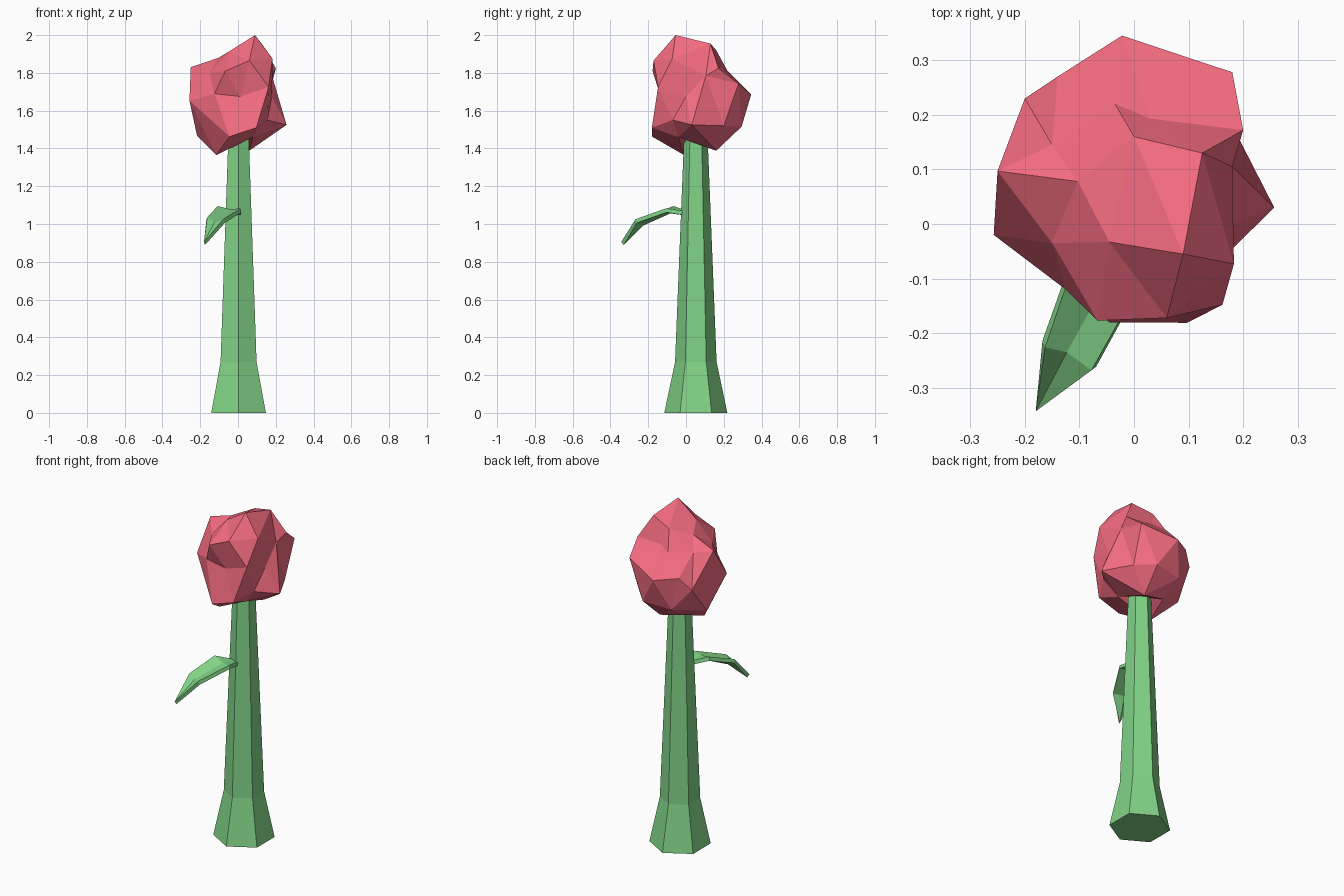
import bpy, bmesh, math
from mathutils import Vector

if "Cube" in bpy.data.objects:
    bpy.data.objects.remove(bpy.data.objects["Cube"])


def material(name, color):
    m = bpy.data.materials.new(name)
    m.diffuse_color = (*color, 1)
    m.use_nodes = True
    m.node_tree.nodes["Principled BSDF"].inputs["Base Color"].default_value = m.diffuse_color
    return m


def make_object(name, bm, mat):
    bmesh.ops.recalc_face_normals(bm, faces=bm.faces)
    me = bpy.data.meshes.new(name)
    bm.to_mesh(me)
    bm.free()
    me.materials.append(mat)
    ob = bpy.data.objects.new(name, me)
    bpy.context.collection.objects.link(ob)
    return ob


green = material("leaf_green", (0.22, 0.65, 0.24))
red = material("petal_red", (0.91, 0.15, 0.22))

# Stem: six-sided, flared at the foot, tapering into the bloom
bm = bmesh.new()
rings = []
for z, r in [(0, 0.167), (0.27, 0.11), (1.52, 0.06)]:
    rings.append([bm.verts.new((0.003 + r * math.sin(i * math.pi / 3),
                                0.052 - r * math.cos(i * math.pi / 3), z)) for i in range(6)])
for a, b in zip(rings, rings[1:]):
    for i in range(6):
        j = (i + 1) % 6
        bm.faces.new((a[i], a[j], b[j], b[i]))
bm.faces.new(rings[0][::-1])
bm.faces.new(rings[-1])
make_object("stem", bm, green)

# Leaf: creased, drooping blade (left, crease, right at each section), given thickness below
bm = bmesh.new()
sections = [[(-0.04, -0.012, 1.075), (-0.015, -0.01, 1.068), (0.012, -0.015, 1.07)],
            [(-0.108, -0.066, 1.095), (-0.04, -0.085, 1.078), (0.013, -0.105, 1.083)],
            [(-0.163, -0.226, 1.035), (-0.123, -0.235, 1.012), (-0.078, -0.268, 1.025)]]
rows = [[bm.verts.new(p) for p in s] for s in sections]
tip = bm.verts.new((-0.18, -0.343, 0.905))
for a, b in zip(rows, rows[1:]):
    for i in range(2):
        bm.faces.new((a[i], b[i], b[i + 1], a[i + 1]))
for i in range(2):
    bm.faces.new((rows[-1][i], tip, rows[-1][i + 1]))
bmesh.ops.recalc_face_normals(bm, faces=bm.faces)
if sum(f.normal.z for f in bm.faces) < 0:
    bmesh.ops.reverse_faces(bm, faces=bm.faces)
me = bpy.data.meshes.new("leaf")
bm.to_mesh(me)
bm.free()
me.materials.append(green)
leaf = bpy.data.objects.new("leaf", me)
bpy.context.collection.objects.link(leaf)
solid = leaf.modifiers.new("thickness", 'SOLIDIFY')
solid.thickness = 0.022
solid.offset = -1

# Bloom: irregular faceted ball; peaks are joined as a hull on a sphere, then moved to their places
peaks = [
    # crown
    (0.09, -0.055, 2.0), (0.125, 0.13, 1.955), (-0.045, -0.033, 1.915),
    (-0.103, 0.078, 1.88), (0, 0.16, 1.92), (0.03, 0.193, 1.83), (-0.035, 0.22, 1.81),
    # upper sides
    (-0.25, 0.097, 1.83), (-0.15, -0.035, 1.8), (-0.067, -0.177, 1.81),
    (0.06, -0.172, 1.865), (0.183, -0.073, 1.875), (0.2, 0.172, 1.825),
    (0.18, 0.105, 1.785), (-0.15, 0.145, 1.81),
    # waist
    (-0.257, -0.02, 1.653), (-0.125, -0.12, 1.69), (0.013, -0.135, 1.675),
    (0.162, -0.148, 1.725), (0.18, 0, 1.675), (0.18, 0.278, 1.743),
    (-0.022, 0.345, 1.685), (-0.14, 0.27, 1.7), (-0.2, 0.23, 1.63),
    # lower sides
    (-0.217, 0.113, 1.468), (-0.045, -0.18, 1.463), (0.097, -0.181, 1.51),
    (0.155, -0.07, 1.55), (0.257, 0.03, 1.525), (0.17, 0.2, 1.52),
    (0.08, 0.294, 1.515), (-0.09, 0.27, 1.5),
    # underside
    (-0.115, -0.01, 1.365), (0.06, 0.16, 1.388), (-0.08, 0.15, 1.42),
    (0.08, -0.04, 1.46), (0.01, 0.04, 1.45)]
center = Vector((0, 0.06, 1.68))
bm = bmesh.new()
target = {}
for p in peaks:
    v = bm.verts.new((Vector(p) - center).normalized())
    target[v] = Vector(p)
bmesh.ops.convex_hull(bm, input=list(bm.verts))
for v in bm.verts:
    v.co = target[v]
make_object("bloom", bm, red)
